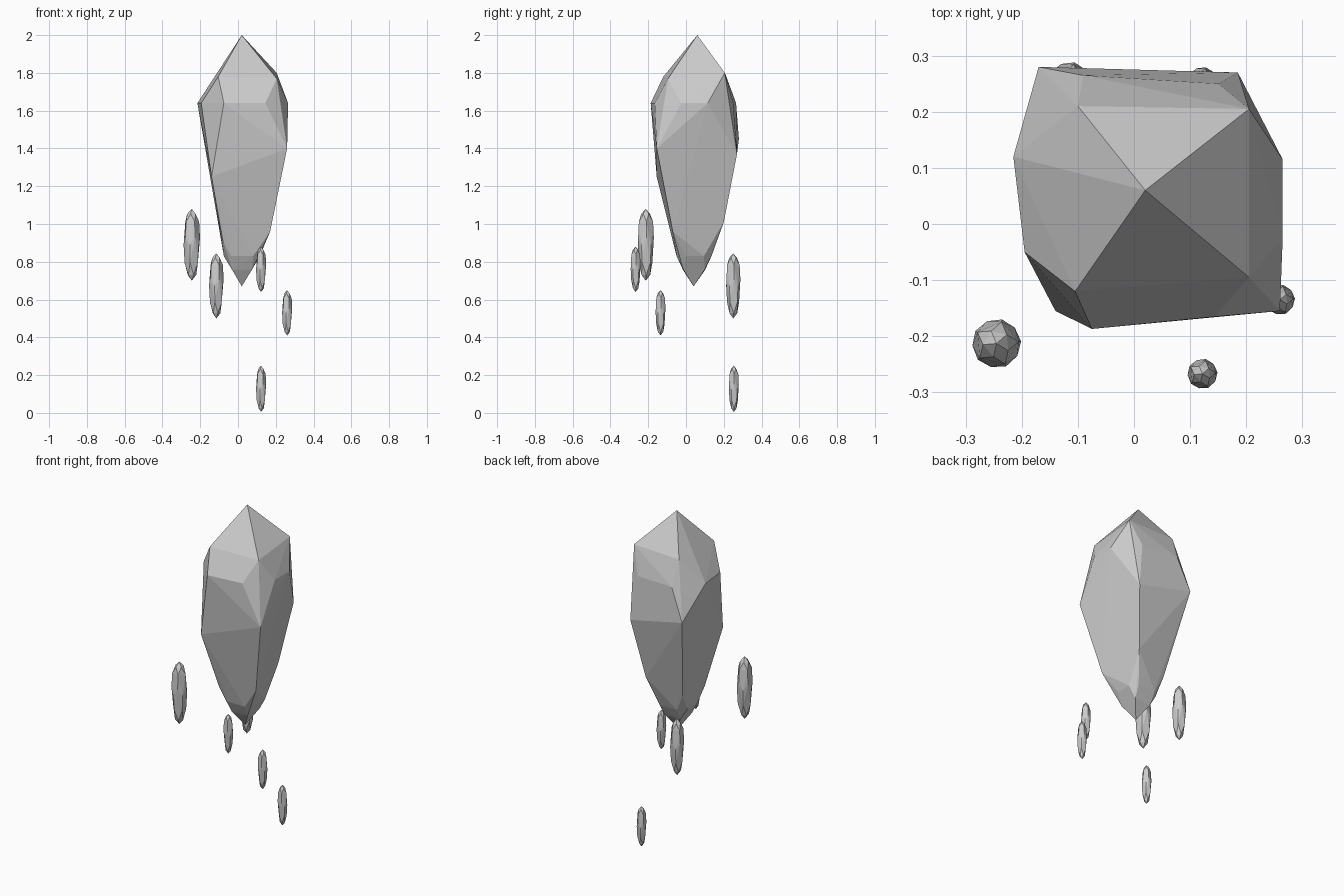
import bpy, bmesh, math


def hull_object(name, points):
    """Flat-shaded convex gem through a handful of points."""
    bm = bmesh.new()
    for p in points:
        bm.verts.new(p)
    res = bmesh.ops.convex_hull(bm, input=bm.verts)
    loose = [v for v in bm.verts if not v.link_faces]
    bmesh.ops.delete(bm, geom=loose, context='VERTS')
    # merge nearly coplanar triangles into cut facets
    bmesh.ops.dissolve_limit(bm, angle_limit=math.radians(2),
                             verts=bm.verts, edges=bm.edges)
    bmesh.ops.recalc_face_normals(bm, faces=bm.faces)
    me = bpy.data.meshes.new(name)
    bm.to_mesh(me)
    bm.free()
    ob = bpy.data.objects.new(name, me)
    bpy.context.collection.objects.link(ob)
    return ob


# Large crystal: irregular four-sided gem, tip to tip
tips = [(0.02, 0.06, 2.0), (0.02, 0.04, 0.67)]
crown = [(-0.105, -0.12, 1.78), (0.205, -0.095, 1.77),
         (0.205, 0.205, 1.80), (-0.10, 0.21, 1.79)]
shoulder = [(x, y, 1.64) for x, y in (
    (-0.075, -0.187), (0.145, -0.165), (0.265, -0.025), (0.265, 0.115),
    (0.15, 0.25), (-0.09, 0.265), (-0.215, 0.12), (-0.195, -0.05))]
girdle = [(-0.14, -0.155, 1.25), (0.26, -0.155, 1.40),
          (0.185, 0.27, 1.37), (-0.17, 0.28, 1.45)]
waist = [(-0.08, -0.065, 0.91), (0.17, -0.07, 0.96),
         (0.13, 0.20, 1.01), (-0.085, 0.155, 0.94)]
keel = [(x, y, 0.83) for x, y in (
    (-0.035, -0.05), (0.08, -0.05), (0.115, 0.0), (0.115, 0.095),
    (0.08, 0.135), (-0.035, 0.135), (-0.075, 0.095), (-0.075, 0.0))]
foot = [(-0.03, -0.015, 0.755), (0.075, -0.015, 0.76),
        (0.075, 0.1, 0.76), (-0.03, 0.1, 0.755)]
hull_object("large_crystal",
            tips + crown + shoulder + girdle + waist + keel + foot)


# Small floating shards: five-sided slivers
def shard(name, x, y, z0, z1, r):
    h = z1 - z0
    pts = [(x, y, z0), (x, y, z1)]
    for t, f, turn in ((0.08, 0.55, 5), (0.25, 0.86, 41), (0.5, 0.98, 41),
                       (0.6, 1.0, 5), (0.82, 0.9, 5), (0.93, 0.55, 41)):
        for k in range(5):
            a = math.radians(turn + 72 * k)
            pts.append((x + r * f * math.cos(a), y + r * f * math.sin(a),
                        z0 + h * t))
    hull_object(name, pts)


for i, s in enumerate([(-0.245, -0.213, 0.70, 1.08, 0.044),
                       (-0.115, 0.25, 0.50, 0.845, 0.039),
                       (0.122, -0.267, 0.64, 0.88, 0.027),
                       (0.26, -0.135, 0.41, 0.65, 0.027),
                       (0.122, 0.253, 0.005, 0.25, 0.027)]):
    shard(f"shard_{i + 1}", *s)
